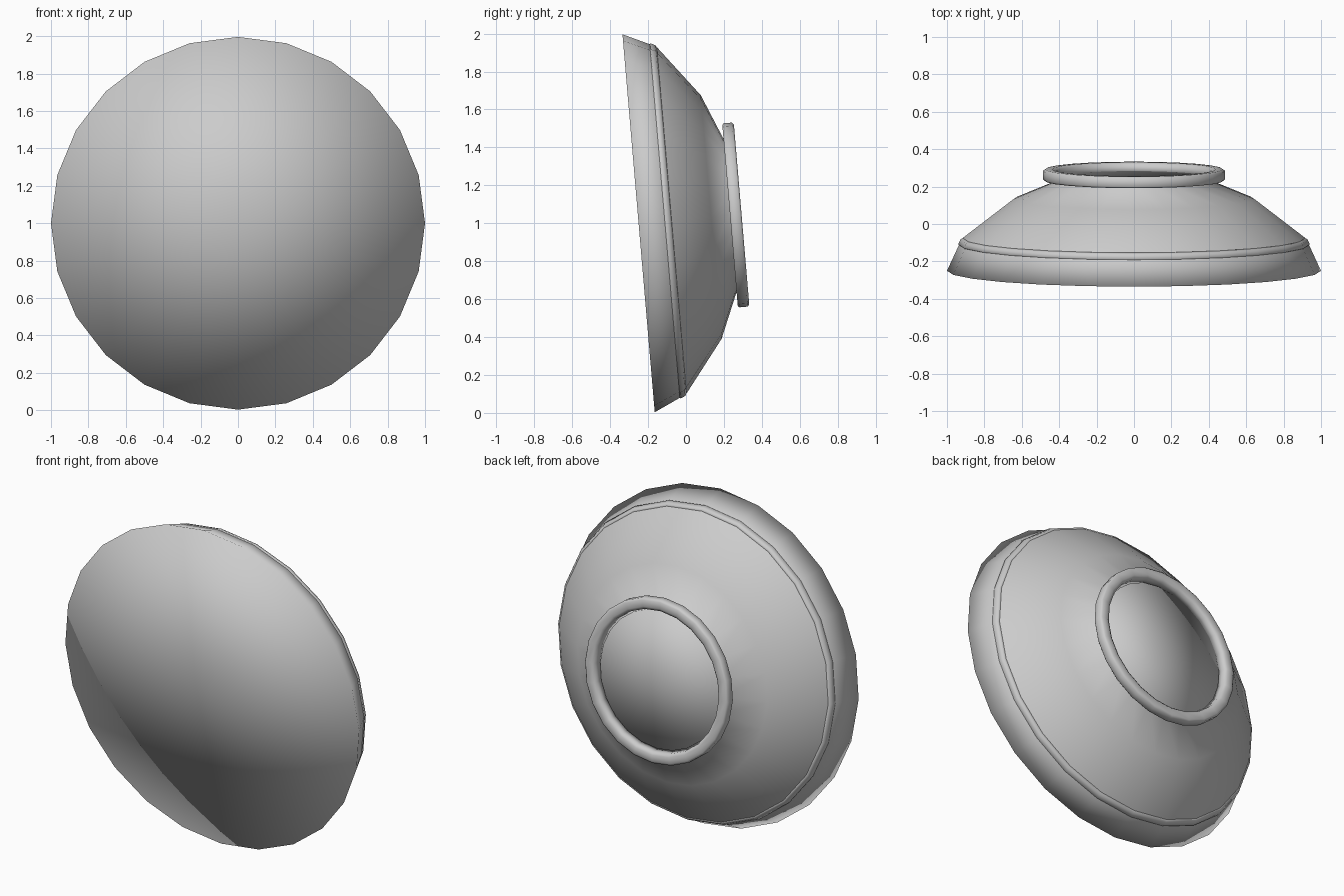
import bpy, bmesh, math
from mathutils import Vector

if "Cube" in bpy.data.objects:
    bpy.data.objects.remove(bpy.data.objects["Cube"])

SIDES = 24
TILT = math.radians(4.88)
CENTRE = Vector((0, -0.25, 1.0))                            # centre of the rim
AXIS = Vector((0, math.cos(TILT), math.sin(TILT)))          # points to the back
UP = Vector((0, -math.sin(TILT), math.cos(TILT)))
SIDE = Vector((1, 0, 0))


def lathe(name, profile, closed=False):
    """Turn (depth, radius) points about the tilted axis; radius 0 makes a fan."""
    bm = bmesh.new()
    rings = []
    for a, r in profile:
        if r == 0:
            rings.append([bm.verts.new(CENTRE + AXIS * a)] * SIDES)
            continue
        ring = []
        for i in range(SIDES):
            t = 2 * math.pi * i / SIDES
            ring.append(bm.verts.new(CENTRE + AXIS * a + (SIDE * math.cos(t) + UP * math.sin(t)) * r))
        rings.append(ring)
    pairs = list(zip(rings, rings[1:]))
    if closed:
        pairs.append((rings[-1], rings[0]))
    for lo, hi in pairs:
        for i in range(SIDES):
            j = (i + 1) % SIDES
            bm.faces.new(dict.fromkeys((lo[i], lo[j], hi[j], hi[i])))
    bmesh.ops.recalc_face_normals(bm, faces=bm.faces)
    for f in bm.faces:
        f.smooth = True
    me = bpy.data.meshes.new(name)
    bm.to_mesh(me)
    bm.free()
    ob = bpy.data.objects.new(name, me)
    bpy.context.collection.objects.link(ob)
    return ob


# Dish body: flat front, flared rim, curved back, short stub inside the foot
lathe("dish_body", [(0, 0), (0, 1.0), (0.138, 0.936), (0.178, 0.913), (0.384, 0.645),
                    (0.482, 0.41), (0.50, 0.41), (0.50, 0)])

# Thin raised band behind the rim
lathe("trim_band", [(0.134, 0.93), (0.142, 0.94), (0.168, 0.928), (0.18, 0.905)], closed=True)

# Rounded foot ring on the back
lathe("foot_ring", [(0.484, 0.415), (0.484, 0.48), (0.492, 0.487), (0.536, 0.487),
                    (0.545, 0.475), (0.545, 0.437), (0.534, 0.42)], closed=True)
